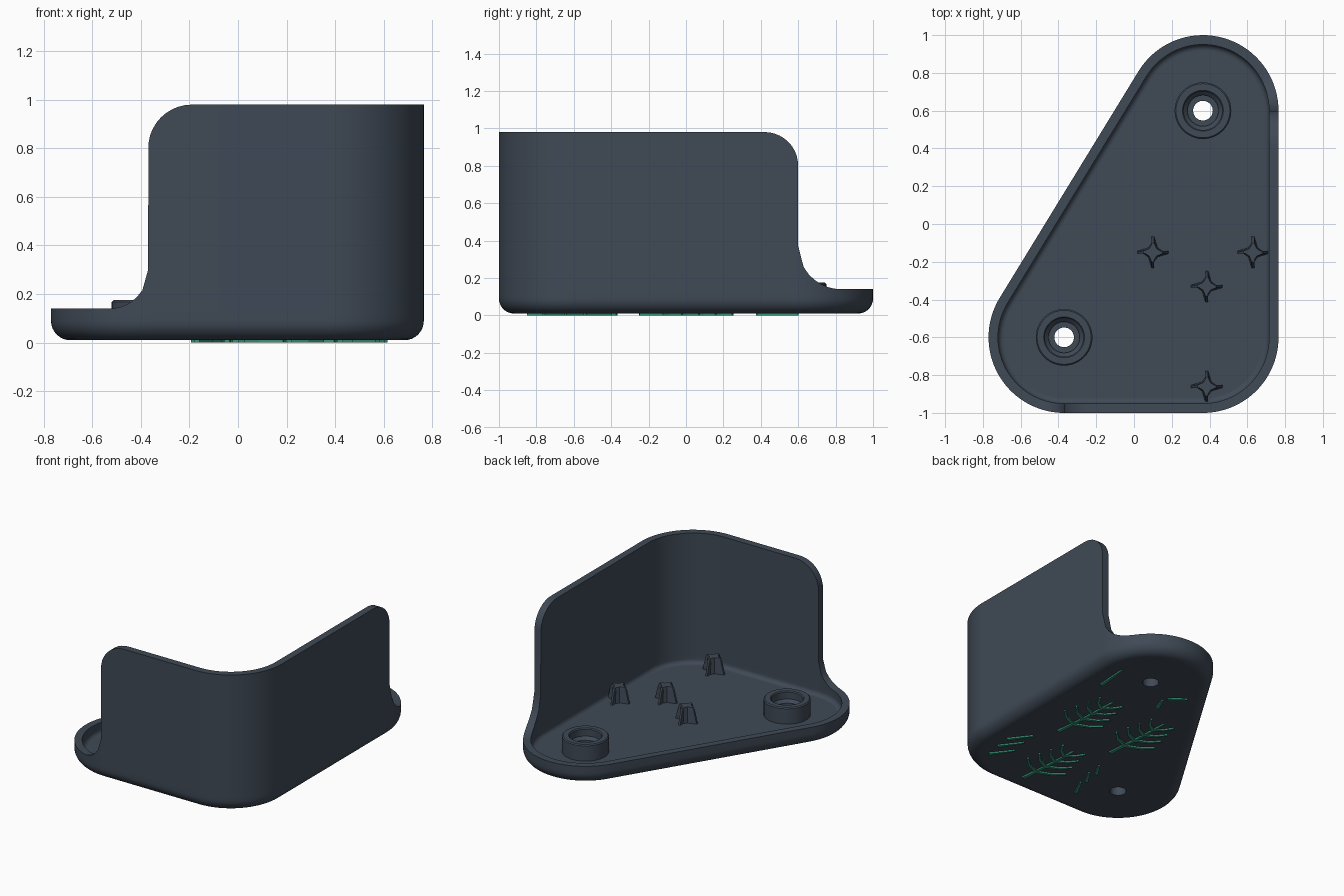
import bpy, bmesh
from math import sin, cos, pi, radians, sqrt, atan2
from mathutils import Vector

if "Cube" in bpy.data.objects:
    bpy.data.objects.remove(bpy.data.objects["Cube"])


def material(name, rgb):
    m = bpy.data.materials.new(name)
    m.use_nodes = True
    m.diffuse_color = (*rgb, 1)
    bsdf = m.node_tree.nodes["Principled BSDF"]
    bsdf.inputs["Base Color"].default_value = (*rgb, 1)
    bsdf.inputs["Roughness"].default_value = 0.6
    return m


slate = material("slate", (0.050, 0.067, 0.092))
green = material("leaf green", (0.038, 0.31, 0.19))


def finish(bm, name, mat, smooth=True):
    bmesh.ops.recalc_face_normals(bm, faces=bm.faces)
    me = bpy.data.meshes.new(name)
    bm.to_mesh(me)
    bm.free()
    me.materials.append(mat)
    ob = bpy.data.objects.new(name, me)
    bpy.context.collection.objects.link(ob)
    if smooth:
        bpy.ops.object.select_all(action='DESELECT')
        ob.select_set(True)
        bpy.context.view_layer.objects.active = ob
        bpy.ops.object.shade_smooth_by_angle(angle=radians(35))
        for p in me.polygons:          # keep floor and underside truly flat
            if abs(p.normal.z) > 0.999:
                p.use_smooth = False
    return ob


def loft(bm, rings):
    rows = [[bm.verts.new(p) for p in ring] for ring in rings]
    for a, b in zip(rows, rows[1:]):
        for i in range(len(a)):
            j = (i + 1) % len(a)
            bm.faces.new((a[i], a[j], b[j], b[i]))
    return rows


def fill(bm, *loops):
    edges = [bm.edges.get((l[i - 1], l[i])) for l in loops for i in range(len(l))]
    bmesh.ops.triangle_fill(bm, use_beauty=True, edges=edges, normal=(0, 0, 1))


# Outline: a rounded triangle around three corner centres
A, B, C = Vector((-0.37, -0.6)), Vector((0.365, -0.6)), Vector((0.365, 0.6))
R, RIM, TOP, BEND = 0.4, 0.14, 0.98, 0.18
slope = atan2(C.y - A.y, C.x - A.x) + pi / 2
stations = []


def arc(c, a0, a1, n=36):
    for i in range(n + 1):
        a = a0 + (a1 - a0) * i / n
        stations.append((c, Vector((cos(a), sin(a)))))


bends = [0.001] + [BEND * (1 - cos(pi / 2 * i / 10)) for i in range(2, 11)]
arc(A, slope, 1.5 * pi)
stations += [(A + Vector((d, 0)), Vector((0, -1))) for d in bends]
arc(B, 1.5 * pi, 2 * pi)
stations += [(C - Vector((0, d)), Vector((1, 0))) for d in reversed(bends)]
arc(C, 0, slope)


def rise(d, r):
    # Wall height at distance d past its end, with a fillet of radius r below
    if d < -r:
        return RIM
    if d < 1e-6:
        return RIM + r - sqrt(max(0, r * r - (d + r) ** 2))
    return TOP - BEND + sqrt(BEND ** 2 - max(0, BEND - d) ** 2)


def height(p):
    if p.y < -0.6001:
        return rise(p.x - A.x, 0.16)
    if p.x > C.x:
        return rise(C.y - p.y, 0.23)
    return RIM


def ring(inset, z=None):
    pts = []
    for c, n in stations:
        p = c + n * (R - inset)
        pts.append((p.x, p.y, height(c + n * R) if z is None else z))
    return pts


# Tray with its tall wrap-around wall
bm = bmesh.new()
FLOOR, BASE, THICK, ROUND, COVE = 0.06, 0.01, 0.05, 0.08, 0.03
quarter = [pi / 2 * i / 8 for i in range(9)]
rings = [ring(ROUND * (1 - sin(t)), BASE + ROUND * (1 - cos(t))) for t in quarter]
rings += [ring(0, 0.12), ring(0), ring(THICK), ring(THICK, 0.12)]
rings += [ring(THICK + COVE * (1 - cos(t)), FLOOR + COVE * (1 - sin(t))) for t in quarter]
shell = loft(bm, rings)

# Screw bosses with a counterbore and a through hole
boss = [(0.15, FLOOR), (0.15, 0.168), (0.143, 0.175), (0.108, 0.175), (0.102, 0.168),
        (0.102, 0.12), (0.082, 0.1), (0.082, 0.07), (0.052, 0.07), (0.052, BASE)]
bosses = [loft(bm, [[(c.x + r * cos(2 * pi * i / 48), c.y + r * sin(2 * pi * i / 48), z)
                     for i in range(48)] for r, z in boss]) for c in (A, C)]
fill(bm, shell[0], *[b[-1] for b in bosses])
fill(bm, shell[-1], *[b[0] for b in bosses])
finish(bm, "tray_and_wall", slate)


# Star-shaped pegs on the floor
def star(x, y, arm, core, w, z):
    pts = []
    for k in range(4):
        a = k * pi / 2
        for u, v in ((arm, -w), (arm, w), (core, w), (core * 0.5, core * 0.5)):
            pts.append((x + u * cos(a) - v * sin(a), y + u * sin(a) + v * cos(a), z))
    return pts


for n, (x, y) in enumerate([(0.1, -0.15), (0.63, -0.15), (0.385, -0.33), (0.385, -0.86)]):
    bm = bmesh.new()
    rows = loft(bm, [star(x, y, 0.085, 0.05, 0.007, FLOOR - 0.01),
                     star(x, y, 0.06, 0.042, 0.007, 0.15),
                     star(x, y, 0.05, 0.04, 0.007, 0.17)])
    bm.faces.new(rows[-1])
    bm.faces.new(rows[0])
    finish(bm, "star_peg_%d" % (n + 1), slate, smooth=False)


# Leaf inlays on the underside
def stroke(bm, pts, w0=0.012, w1=0.006):
    pts = [Vector(p) for p in pts]
    left, right = [], []
    for i, p in enumerate(pts):
        t = (pts[min(i + 1, len(pts) - 1)] - pts[max(i - 1, 0)]).normalized()
        side = Vector((-t.y, t.x)) * (w0 + (w1 - w0) * i / (len(pts) - 1))
        left.append(p + side)
        right.append(p - side)
    loop = left + right[::-1]
    low = [bm.verts.new((p.x, p.y, 0)) for p in loop]
    high = [bm.verts.new((p.x, p.y, BASE + 0.002)) for p in loop]
    n, m = len(loop), len(pts)
    for i in range(n):
        bm.faces.new((low[i], low[(i + 1) % n], high[(i + 1) % n], high[i]))
    for i in range(m - 1):
        for row in (low, high):
            bm.faces.new((row[i], row[i + 1], row[n - 2 - i], row[n - 1 - i]))


def leaf(name, x, y, half):
    bm = bmesh.new()
    stroke(bm, [(x + 0.02, y - half), (x, y), (x - 0.01, y + half)])
    for s in (-1, 1):
        for i in range(4):
            y0, out = y - 0.12 + 0.09 * i, 0.16 - 0.022 * i
            stroke(bm, [(x, y0), (x + s * out * 0.6, y0 + 0.04), (x + s * out, y0 + 0.1)])
    finish(bm, name, green, smooth=False)


leaf("leaf_left", 0.4, 0.0, 0.25)
leaf("leaf_right", -0.03, 0.0, 0.25)
leaf("leaf_front", 0.19, -0.62, 0.23)

# Loose leaf tips: centre, then half direction
bm = bmesh.new()
for x, y, dx, dy in [(0.6, 0.49, 0.01, 0.11), (0.145, 0.43, 0.02, 0.05), (0.1, 0.55, -0.05, 0.04),
                     (0.555, -0.47, -0.05, 0.07), (0.545, -0.575, -0.05, 0.07),
                     (0.525, -0.69, -0.05, 0.07), (-0.139, -0.72, 0.03, 0.06),
                     (-0.1, -0.58, 0.03, 0.05), (-0.09, -0.47, 0.03, 0.05)]:
    stroke(bm, [(x - dx, y - dy), (x, y), (x + dx, y + dy)])
finish(bm, "leaf_tips", green, smooth=False)
